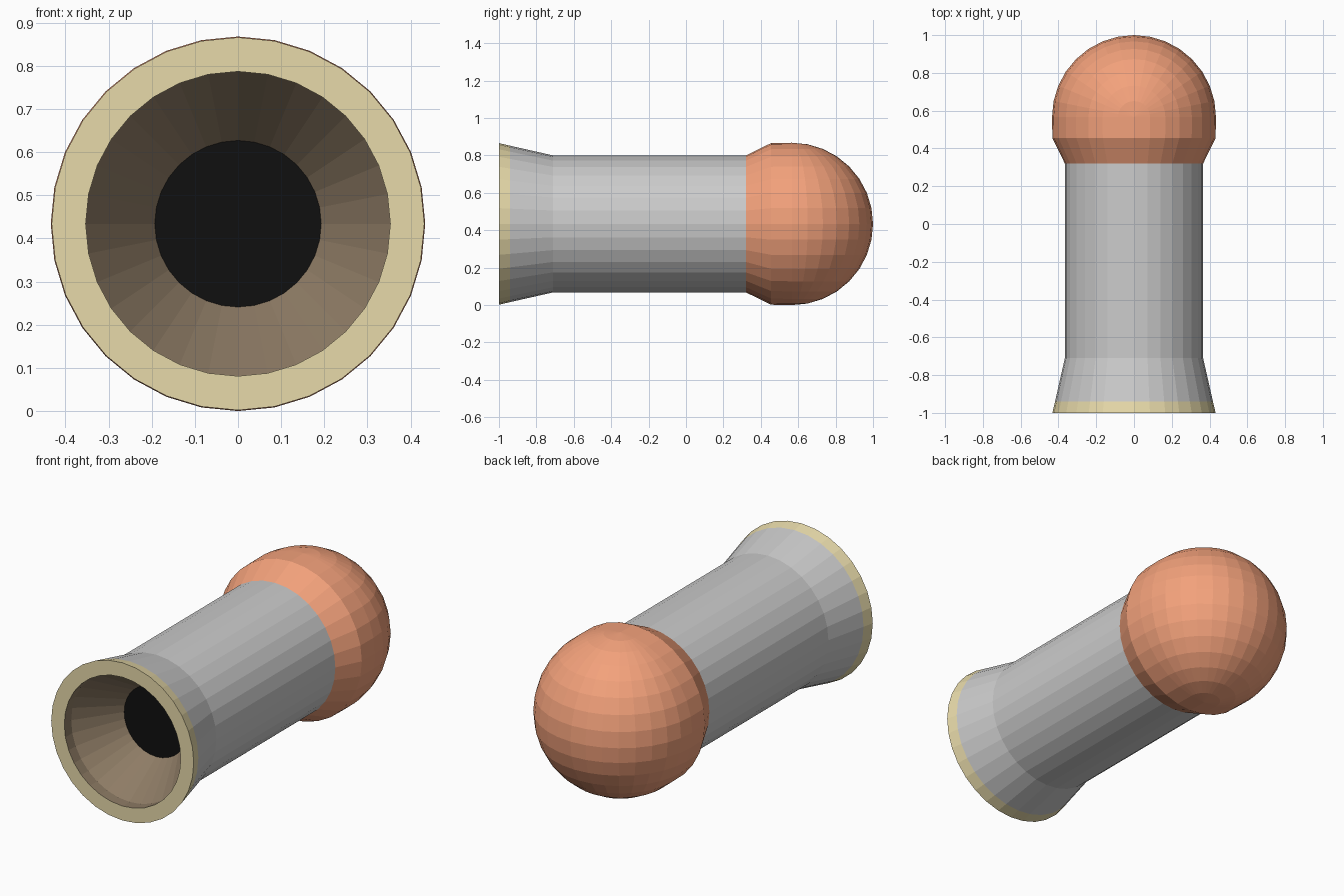
import bpy, bmesh, math

if "Cube" in bpy.data.objects:
    bpy.data.objects.remove(bpy.data.objects["Cube"])

SIDES = 32
AXIS_Z = 0.434      # height of the central axis
DOME_Y = 0.566      # centre of the rounded end


def material(name, rgb):
    m = bpy.data.materials.new(name)
    m.diffuse_color = (*rgb, 1)
    m.use_nodes = True
    m.node_tree.nodes["Principled BSDF"].inputs["Base Color"].default_value = m.diffuse_color
    return m


def finish(name, bm, mat=None):
    mesh = bpy.data.meshes.new(name)
    bm.to_mesh(mesh)
    bm.free()
    obj = bpy.data.objects.new(name, mesh)
    bpy.context.collection.objects.link(obj)
    if mat:
        mesh.materials.append(mat)
    return obj


def lathe(name, profile, mat=None):
    """Spin (radius, y) points round the y axis; faces point left of travel."""
    bm = bmesh.new()
    rings = []
    for r, y in profile:
        angles = [2 * math.pi * j / SIDES for j in range(SIDES)]
        if r == 0:
            rings.append([bm.verts.new((0, y, AXIS_Z))] * SIDES)
        else:
            rings.append([bm.verts.new((r * math.sin(a), y, AXIS_Z + r * math.cos(a)))
                          for a in angles])
    for a, b in zip(rings, rings[1:]):
        for j in range(SIDES):
            k = (j + 1) % SIDES
            bm.faces.new(list(dict.fromkeys((a[j], a[k], b[k], b[j]))))
    return finish(name, bm, mat)


orange = material("orange", (0.9, 0.36, 0.2))
cream = material("cream", (0.8, 0.7, 0.4))
brown = material("brown", (0.27, 0.2, 0.13))
black = material("black", (0.005, 0.005, 0.005))

# Flared mouth: rim, tapering throat and dark bore
lathe("mouth_rim", [(0.353, -1), (0.432, -1), (0.432 - 0.014, -0.94)], cream)
lathe("throat", [(0.193, -0.71), (0.353, -0.94), (0.353, -1)], brown)
lathe("bore", [(0, -0.71), (0.193, -0.71)], black)

# Straight barrel with flare
lathe("barrel", [(0.418, -0.94), (0.366, -0.71), (0.366, 0.32)])

# Collar widening into the rounded end
lathe("collar", [(0.366, 0.32), (0.432, 0.455), (0.434, DOME_Y)], orange)

# Rounded end: rear half of a sphere with upright poles
bm = bmesh.new()
bmesh.ops.create_uvsphere(bm, u_segments=SIDES, v_segments=SIDES // 2, radius=0.434)
bmesh.ops.bisect_plane(bm, geom=bm.verts[:] + bm.edges[:] + bm.faces[:], dist=1e-5,
                       plane_co=(0, 0, 0), plane_no=(0, 1, 0), clear_inner=True)
bmesh.ops.translate(bm, verts=bm.verts, vec=(0, DOME_Y, AXIS_Z))
finish("rounded_end", bm, orange)
